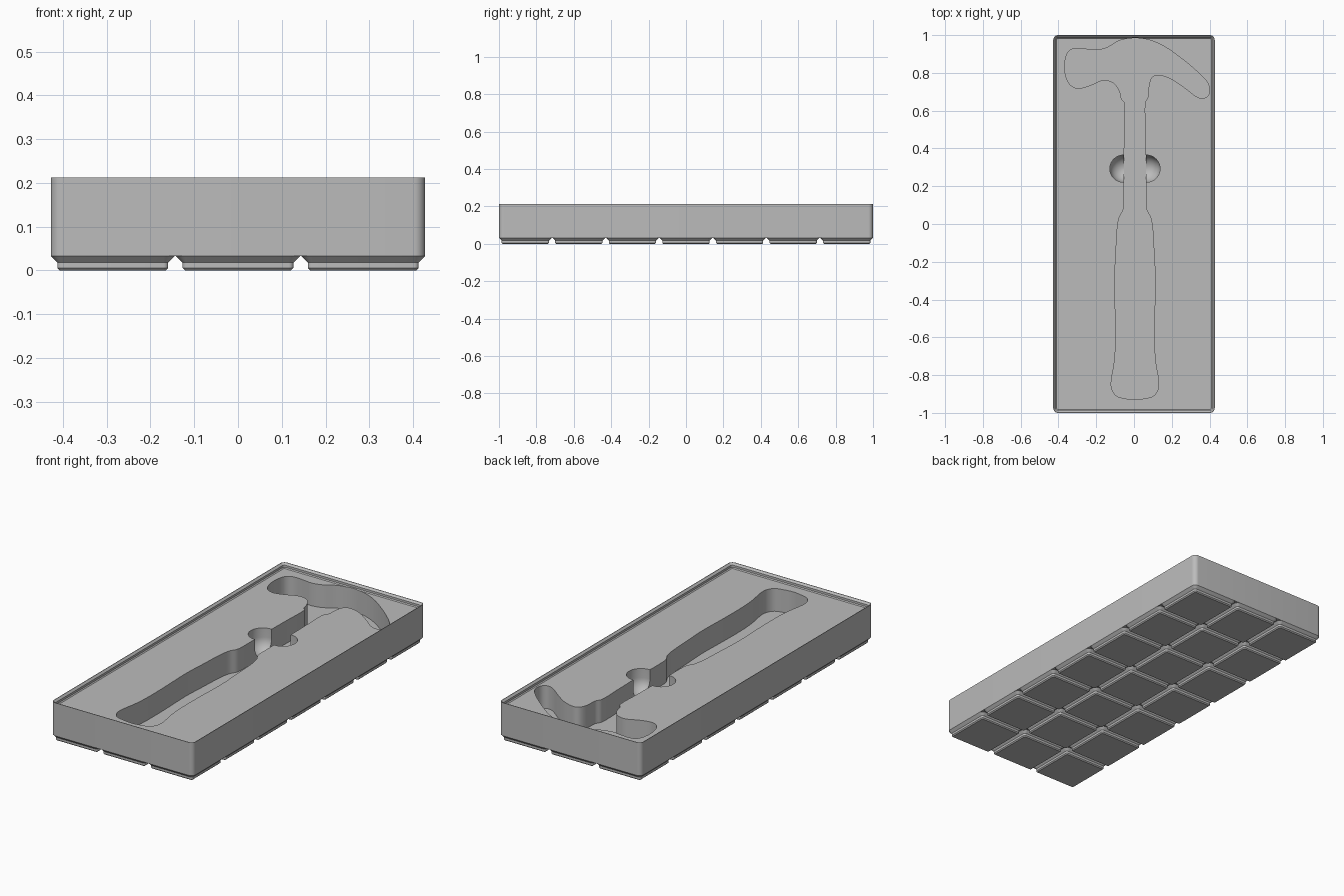
import bpy, bmesh, math
from mathutils import Vector

if "Cube" in bpy.data.objects:
    bpy.data.objects.remove(bpy.data.objects["Cube"], do_unlink=True)

MM = 2 / 293.5            # one millimetre in model units
PITCH = 42 * MM
COLS, ROWS = 3, 7
HALF_X, HALF_Y, CORNER = 62.75 * MM, 1.0, 3.75 * MM
BASE_Z, TOP_Z, FLOOR_Z, POCKET_Z = 4.75 * MM, 0.2125, 0.186, 0.062

grey = bpy.data.materials.new("plain grey")
grey.use_nodes = True
grey.diffuse_color = (0.5, 0.5, 0.5, 1)
grey.node_tree.nodes["Principled BSDF"].inputs["Base Color"].default_value = grey.diffuse_color


def ring(hx, hy, radius, z, cx=0, cy=0, steps=8):
    """Rounded rectangle outline at height z."""
    points = []
    for quarter, (sx, sy) in enumerate([(1, 1), (-1, 1), (-1, -1), (1, -1)]):
        for i in range(steps + 1):
            a = (quarter + i / steps) * math.pi / 2
            points.append((cx + sx * (hx - radius) + radius * math.cos(a),
                           cy + sy * (hy - radius) + radius * math.sin(a), z))
    return points


def loft(bm, rings, cap_end=True):
    """Skin a stack of matching outlines, closing the first and the last."""
    rows = [[bm.verts.new(p) for p in r] for r in rings]
    n = len(rows[0])
    for a, b in zip(rows, rows[1:]):
        for i in range(n):
            j = (i + 1) % n
            bm.faces.new((a[i], a[j], b[j], b[i]))
    bm.faces.new(rows[0][::-1])
    if cap_end:
        bm.faces.new(rows[-1])


def finish(bm, name):
    bmesh.ops.remove_doubles(bm, verts=bm.verts, dist=1e-5)
    bmesh.ops.recalc_face_normals(bm, faces=bm.faces)
    mesh = bpy.data.meshes.new(name)
    bm.to_mesh(mesh)
    bm.free()
    mesh.materials.append(grey)
    obj = bpy.data.objects.new(name, mesh)
    bpy.context.collection.objects.link(obj)
    return obj


def smooth_loop(points, steps=4):
    """Closed rounded curve through the points."""
    pts = [Vector(p) for p in points]
    n, out = len(pts), []
    for i in range(n):
        p0, p1, p2, p3 = (pts[(i + k - 1) % n] for k in range(4))
        m1 = (p2 - p0).normalized() * (p2 - p1).length
        m2 = (p3 - p1).normalized() * (p2 - p1).length
        for s in range(steps):
            t = s / steps
            out.append(p1 * (2 * t**3 - 3 * t**2 + 1) + m1 * (t**3 - 2 * t**2 + t)
                       + p2 * (3 * t**2 - 2 * t**3) + m2 * (t**3 - t**2))
    return out


# Tray body with a stepped stacking lip
bm = bmesh.new()
profile = [(0, BASE_Z), (0, TOP_Z), (0.003, TOP_Z), (0.013, TOP_Z - 0.01),
           (0.013, FLOOR_Z + 0.005), (0.018, FLOOR_Z)]
loft(bm, [ring(HALF_X - d, HALF_Y - d, CORNER - d, z) for d, z in profile])
body = finish(bm, "tray_body")

# Hammer-shaped pocket: head outline plus a mirrored handle profile
head_left = [(0, .984), (-.08, .97), (-.14, .935), (-.2, .92), (-.26, .926), (-.325, .926),
             (-.355, .9), (-.367, .83), (-.355, .765), (-.33, .73), (-.29, .719), (-.23, .735),
             (-.16, .762), (-.105, .745), (-.075, .7), (-.065, .66)]
head_right = [(.075, .675), (.08, .74), (.1, .782), (.14, .788), (.2, .767), (.27, .72),
              (.33, .675), (.365, .665), (.392, .68), (.4, .715), (.385, .755), (.32, .82),
              (.24, .885), (.16, .94), (.08, .974)]
handle = [(.053, .64), (.055, .5), (.058, .3), (.058, .1), (.064, .07), (.083, .035),
          (.094, -.03), (.101, -.16), (.108, -.3), (.103, -.5), (.103, -.65), (.11, -.74),
          (.125, -.83), (.122, -.875), (.098, -.91), (.05, -.924)]
MID = 0.005
outline = smooth_loop(head_left + [(MID - w, y) for w, y in handle] + [(MID, -.93)]
                      + [(MID + w, y) for w, y in reversed(handle)] + head_right)
bm = bmesh.new()
loft(bm, [[(p.x, p.y, z) for p in outline] for z in (POCKET_Z, TOP_Z + 0.05)])
cutters = [finish(bm, "pocket_cutter")]

# Round-bottomed finger holes on both sides of the handle
R = 0.072
for side, name in ((-1, "right"), (1, "left")):
    bm = bmesh.new()
    radii = [(R * math.cos(a), POCKET_Z + 0.002 + R - R * math.sin(a))
             for a in (math.radians(d) for d in range(0, 90, 8))]
    loft(bm, [ring(r, r, r, z, MID + side * 0.061, 0.293)
              for r, z in [(R, TOP_Z + 0.06)] + radii])
    cutters.append(finish(bm, name + "_finger_cutter"))

bpy.context.view_layer.objects.active = body
for cutter in cutters:
    cut = body.modifiers.new(cutter.name, "BOOLEAN")
    cut.operation, cut.solver, cut.object = "DIFFERENCE", "EXACT", cutter
    bpy.ops.object.modifier_apply(modifier=cut.name)
    bpy.data.objects.remove(cutter, do_unlink=True)

# Grid of stepped feet under the tray
bm = bmesh.new()
steps = [(2.95, 0), (2.15, 0.8), (2.15, 2.6), (0, 4.75)]
for col in range(COLS):
    for row in range(ROWS):
        cx = (col - (COLS - 1) / 2) * PITCH
        cy = (row - (ROWS - 1) / 2) * PITCH
        loft(bm, [ring((20.75 - d) * MM, (20.75 - d) * MM, (3.75 - d) * MM, h * MM, cx, cy, 6)
                  for d, h in steps], cap_end=False)
feet = finish(bm, "base_feet")

# Smooth round surfaces, keep hard edges
bpy.ops.object.select_all(action="DESELECT")
for obj in (body, feet):
    obj.select_set(True)
bpy.context.view_layer.objects.active = body
bpy.ops.object.shade_smooth_by_angle(angle=math.radians(30))
